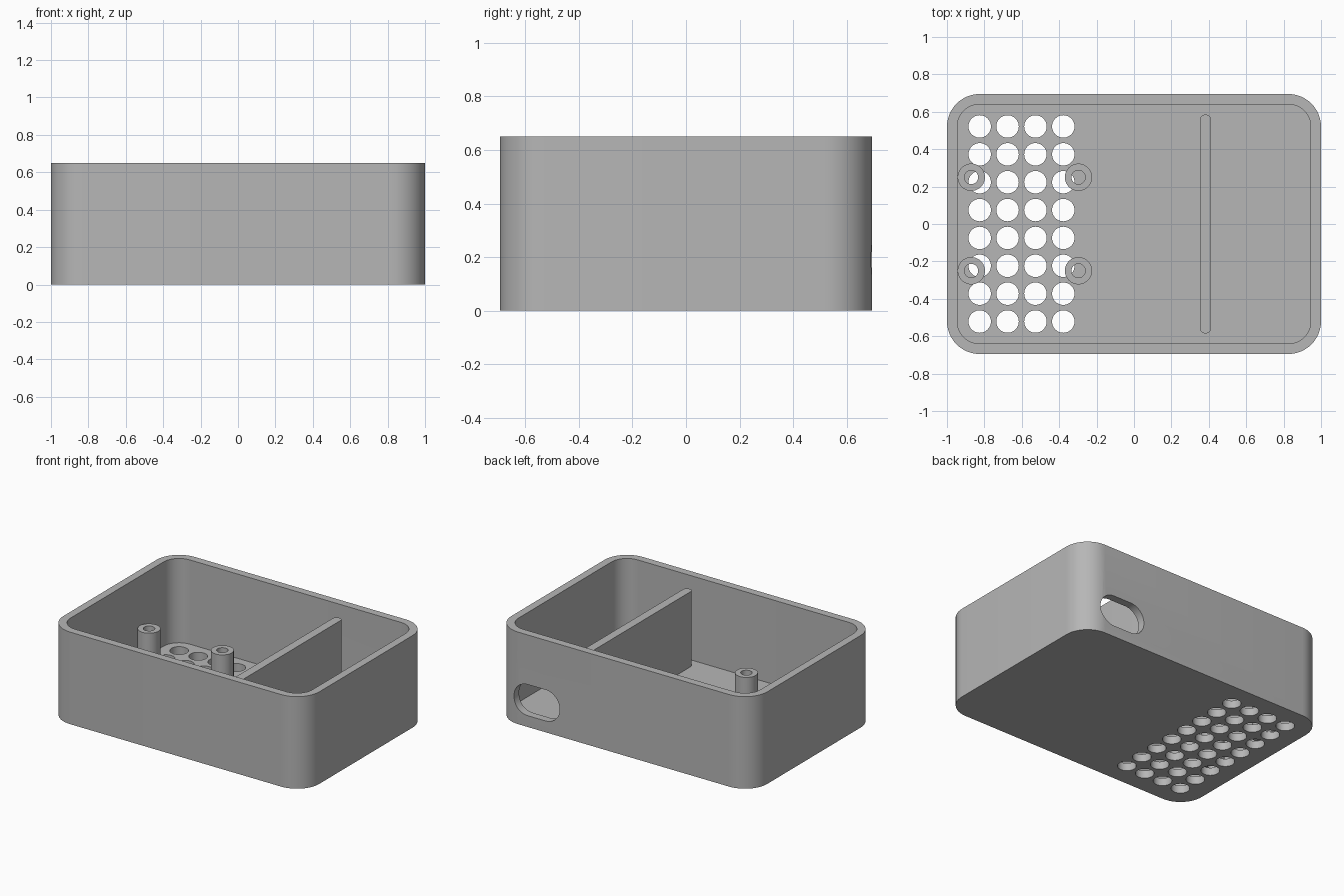
import bpy, bmesh, math
from mathutils import Matrix

cube = bpy.data.objects.get("Cube")
if cube:
    bpy.data.objects.remove(cube, do_unlink=True)

grey = bpy.data.materials.new("plain_grey")
grey.use_nodes = True
grey.diffuse_color = (0.47, 0.47, 0.47, 1)
grey.node_tree.nodes["Principled BSDF"].inputs["Base Color"].default_value = grey.diffuse_color


def outline(w, d, r, steps=12):
    """Rounded rectangle, counter-clockwise; a circle when r is half of w and d."""
    pts = []
    for i, (sx, sy) in enumerate([(1, 1), (-1, 1), (-1, -1), (1, -1)]):
        for k in range(steps + 1):
            a = math.pi / 2 * (i + k / steps)
            pts.append((sx * (w / 2 - r) + r * math.cos(a), sy * (d / 2 - r) + r * math.sin(a)))
    return pts


def prism(name, pts, z0, z1, places=((0, 0),), matrix=Matrix()):
    """Extrude an outline from z0 to z1 at each place, as one object."""
    bm = bmesh.new()
    for px, py in places:
        lower = [bm.verts.new((x + px, y + py, z0)) for x, y in pts]
        upper = [bm.verts.new((x + px, y + py, z1)) for x, y in pts]
        bm.faces.new(lower[::-1])
        bm.faces.new(upper)
        for i in range(len(pts)):
            j = (i + 1) % len(pts)
            bm.faces.new((lower[i], lower[j], upper[j], upper[i]))
    bmesh.ops.remove_doubles(bm, verts=bm.verts, dist=1e-5)
    bm.transform(matrix)
    mesh = bpy.data.meshes.new(name)
    bm.to_mesh(mesh)
    bm.free()
    mesh.materials.append(grey)
    obj = bpy.data.objects.new(name, mesh)
    bpy.context.collection.objects.link(obj)
    return obj


def activate(obj):
    bpy.ops.object.select_all(action="DESELECT")
    obj.select_set(True)
    bpy.context.view_layer.objects.active = obj


def cut(obj, cutter):
    mod = obj.modifiers.new("cut", "BOOLEAN")
    mod.operation = "DIFFERENCE"
    mod.solver = "EXACT"
    mod.object = cutter
    activate(obj)
    bpy.ops.object.modifier_apply(modifier=mod.name)
    bpy.data.objects.remove(cutter, do_unlink=True)


def circle(r):
    return outline(2 * r, 2 * r, r, 10)


HEIGHT, WALL, DEPTH = 0.65, 0.055, 1.39

# Open tray with rounded corners
tray = prism("tray", outline(2, DEPTH, 0.175), 0, HEIGHT)
cut(tray, prism("cavity", outline(2 - 2 * WALL, DEPTH - 2 * WALL, 0.12), WALL, HEIGHT + 0.1))

# Grid of vent holes in the floor
vents = [(-0.825 + 0.149 * i, 0.149 * (j - 3.5)) for i in range(4) for j in range(8)]
cut(tray, prism("vent_cutter", circle(0.06), -0.1, WALL + 0.05, vents))

# Cable slot through the back wall
stand_up = Matrix.Translation((0.68, DEPTH / 2, 0.19)) @ Matrix.Rotation(math.pi / 2, 4, "X")
cut(tray, prism("slot_cutter", outline(0.36, 0.22, 0.11), -0.1, 0.1, matrix=stand_up))

# Upright divider
divider = prism("divider", outline(0.06, 1.17, 0.028, 6), WALL - 0.01, 0.585, [(0.382, 0)])

# Four hollow mounting posts
parts = [tray, divider]
for side, x in (("right", -0.87), ("middle", -0.297)):
    for end, y in (("front", -0.25), ("back", 0.25)):
        post = prism(f"{end}_{side}_post", circle(0.073), WALL, 0.303, [(x, y)])
        cut(post, prism("bore", circle(0.037), 0, 0.4, [(x, y)]))
        parts.append(post)

for part in parts:
    activate(part)
    bpy.ops.object.shade_smooth_by_angle(angle=math.radians(30))
